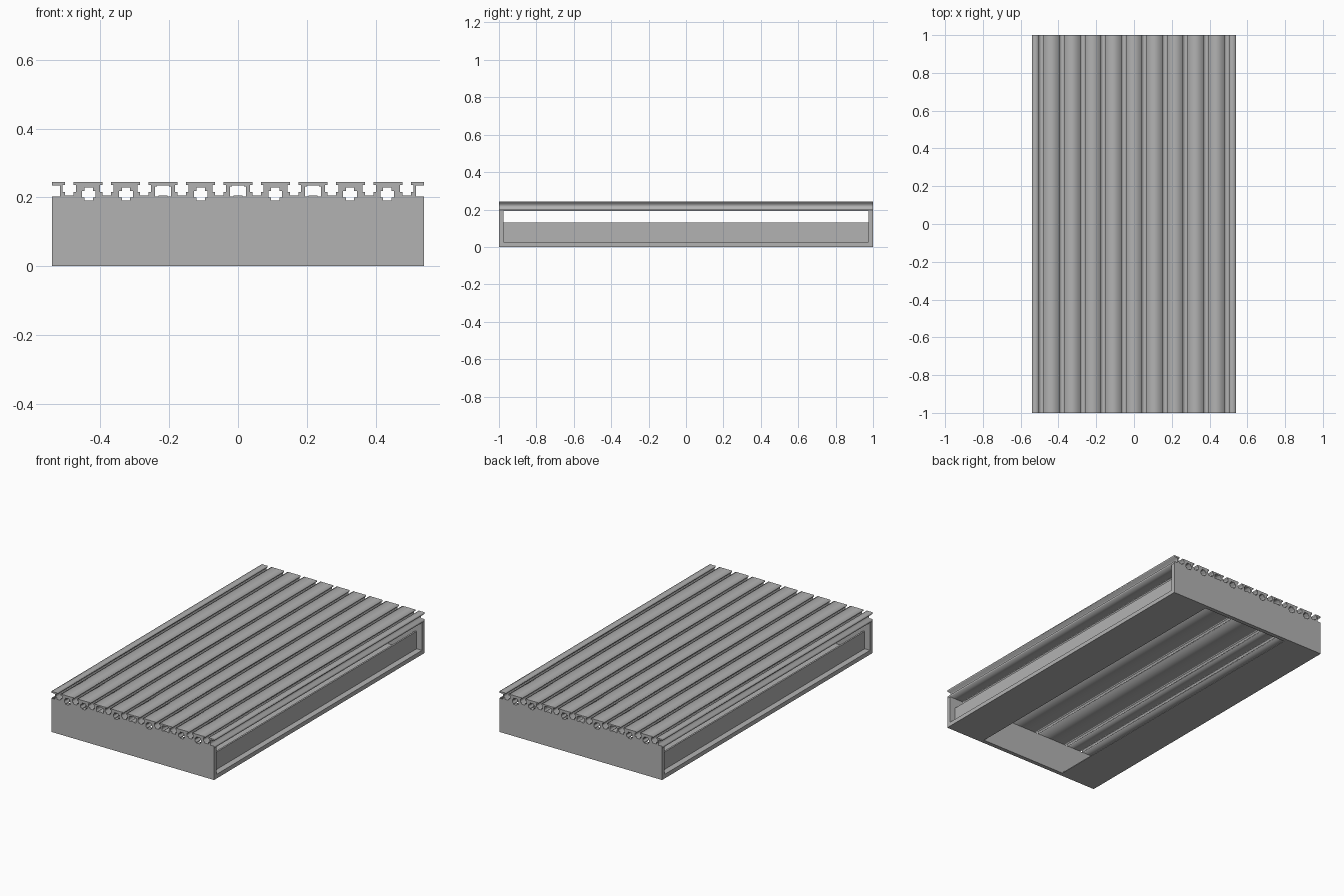
import bpy

cube = bpy.data.objects.get("Cube")
if cube:
    bpy.data.objects.remove(cube, do_unlink=True)

HALF_X, HALF_Y, WALL = 0.541, 1.0, 0.025
BED_Z, TOP_Z = 0.191, 0.244
PITCH = 0.109

metal = bpy.data.materials.new("grey_aluminium")
metal.use_nodes = True
GREY = (0.45, 0.45, 0.45, 1)
metal.diffuse_color = GREY
metal.node_tree.nodes["Principled BSDF"].inputs["Base Color"].default_value = GREY


def box(name, x, y, z):
    """Box given by its (min, max) range on each axis."""
    bpy.ops.mesh.primitive_cube_add(size=1, location=[sum(r) / 2 for r in (x, y, z)])
    ob = bpy.context.object
    ob.name = name
    ob.scale = [r[1] - r[0] for r in (x, y, z)]
    bpy.ops.object.transform_apply(location=False, rotation=False, scale=True)
    ob.data.materials.append(metal)
    return ob


def slot(cx, steps):
    """Stepped slot outline: (half width, z) from the mouth to the floor and back."""
    left = [(cx - w, z) for w, z in steps]
    return left + [(cx + w, z) for w, z in reversed(steps)]


# Slot sections: mouth, neck, wide chamber, narrow floor
top_steps = [(0.012, TOP_Z), (0.012, 0.236), (0.02, 0.236), (0.02, 0.215),
             (0.012, 0.215), (0.012, 0.206)]
under_steps = [(0.012, BED_Z), (0.012, 0.199), (0.02, 0.199), (0.02, 0.218),
               (0.012, 0.218), (0.012, 0.228)]

# Bed outline: top slots left to right, side recess, under slots right to left
recess = [(HALF_X, 0.235), (0.517, 0.235), (0.517, 0.203), (HALF_X, 0.203)]
outline = [(-HALF_X, TOP_Z)]
for i in range(10):
    outline += slot((i - 4.5) * PITCH, top_steps)
outline += [(HALF_X, TOP_Z)] + recess + [(HALF_X, BED_Z)]
for n in (4, 3, 1, -1, -3, -4):
    outline += reversed(slot(n * 0.1085, under_steps))
outline += [(-HALF_X, BED_Z)] + [(-x, z) for x, z in reversed(recess)]

# Closed chambers, with a small step in from each corner
chamber = [(0.018, 0.235), (0.018, 0.232), (0.023, 0.232), (0.023, 0.203),
           (0.013, 0.203), (0.013, 0.206)]
loops = [outline] + [slot(n * PITCH, chamber) for n in (-2, 0, 2)]

# Slotted bed: filled profile extruded along the length
curve = bpy.data.curves.new("bed_profile", "CURVE")
curve.dimensions = "2D"
curve.fill_mode = "BOTH"
curve.extrude = HALF_Y
for loop in loops:
    spline = curve.splines.new("POLY")
    spline.points.add(len(loop) - 1)
    for point, (x, z) in zip(spline.points, loop):
        point.co = (x, z, 0, 1)
    spline.use_cyclic_u = True
bed = bpy.data.objects.new("slotted_bed", curve)
bpy.context.collection.objects.link(bed)
bed.rotation_euler.x = 1.5707963
curve.materials.append(metal)
bpy.ops.object.select_all(action="DESELECT")
bed.select_set(True)
bpy.context.view_layer.objects.active = bed
bpy.ops.object.convert(target="MESH")

# End walls
INNER = HALF_Y - WALL
box("front_wall", (-HALF_X, HALF_X), (-HALF_Y, -INNER), (0, BED_Z))
box("back_wall", (-HALF_X, HALF_X), (INNER, HALF_Y), (0, BED_Z))

# Each side: bottom sheet, edge rail and a low recessed wall
for side, s in (("left", 1), ("right", -1)):
    def span(a, b):
        return tuple(sorted((a * s, b * s)))
    length = (-INNER, INNER)
    box(side + "_bottom_sheet", span(0.29, 0.505), length, (0, 0.005))
    box(side + "_edge_rail", span(0.505, HALF_X), length, (0, WALL))
    box(side + "_recessed_wall", span(0.495, 0.505), length, (0, 0.13))
